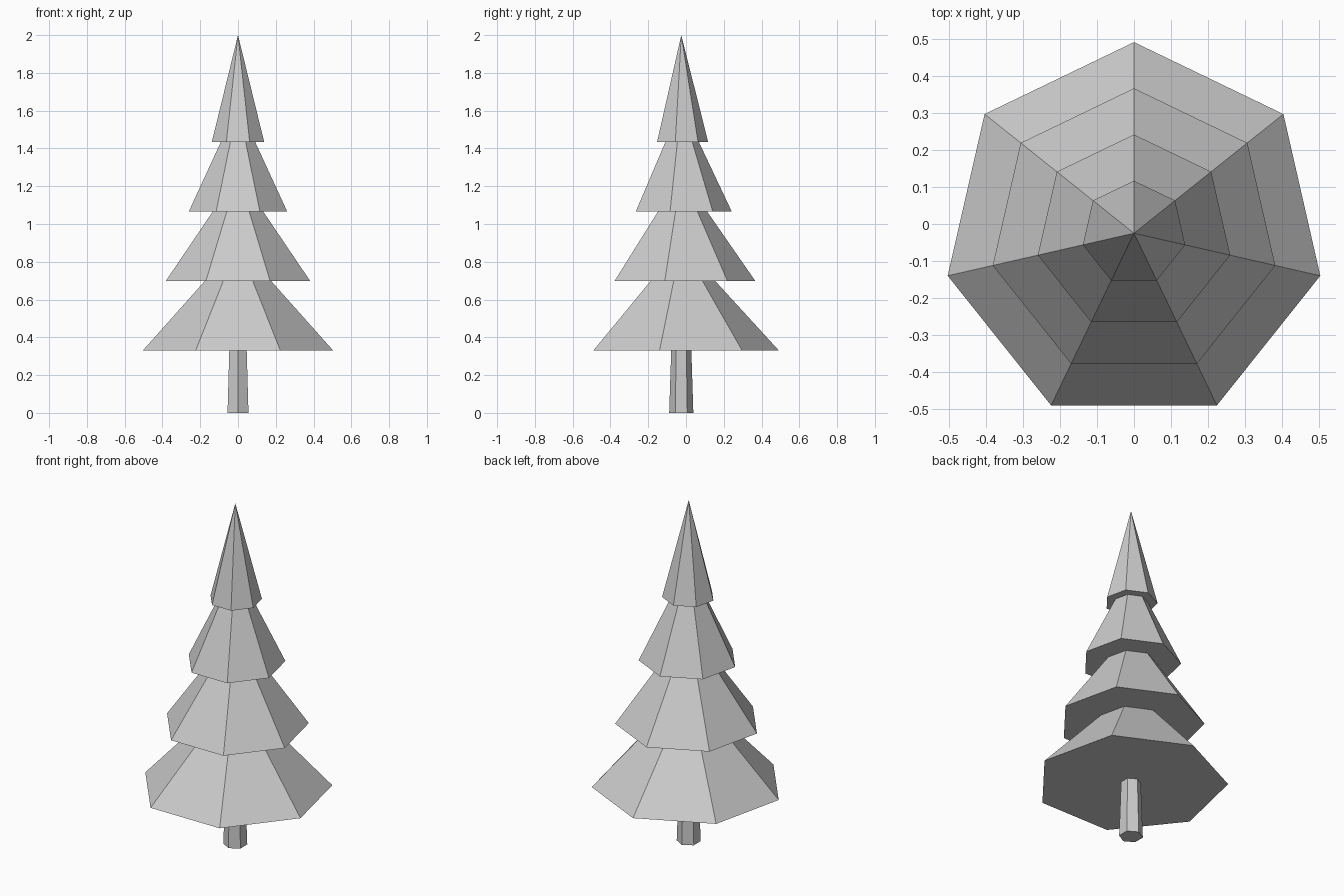
import bpy
import math

cube = bpy.data.objects.get("Cube")
if cube:
    bpy.data.objects.remove(cube, do_unlink=True)

AXIS_Y = -0.025      # trunk axis, so the seven-sided outline is centred
TIER_HEIGHT = 0.565

# Single plain colour
grey = bpy.data.materials.new("light_grey")
grey.use_nodes = True
colour = (0.6, 0.6, 0.6, 1)
grey.diffuse_color = colour
grey.node_tree.nodes["Principled BSDF"].inputs["Base Color"].default_value = colour


def add_cone(name, sides, z, height, radius, top_radius=0.0):
    """Flat-shaded closed cone with one corner pointing to the back."""
    rings = [(radius, z)] + ([(top_radius, z + height)] if top_radius else [])
    verts = []
    for r, level in rings:
        for i in range(sides):
            a = math.pi / 2 + math.tau * i / sides
            verts.append((r * math.cos(a), AXIS_Y + r * math.sin(a), level))
    faces = [tuple(reversed(range(sides)))]
    if top_radius:
        faces.append(tuple(range(sides, 2 * sides)))
    else:
        verts.append((0, AXIS_Y, z + height))
    for i in range(sides):
        j = (i + 1) % sides
        faces.append((i, j, sides + j, sides + i) if top_radius else (i, j, sides))
    mesh = bpy.data.meshes.new(name)
    mesh.from_pydata(verts, [], faces)
    mesh.materials.append(grey)
    obj = bpy.data.objects.new(name, mesh)
    bpy.context.collection.objects.link(obj)
    return obj


# Six-sided tapered trunk
add_cone("trunk", 6, 0, 0.4, 0.064, 0.051)

# Four seven-sided foliage tiers, evenly spaced and shrinking upwards
for i in range(4):
    add_cone(f"foliage_tier_{i + 1}", 7, 0.33 + i * 0.3683, TIER_HEIGHT, 0.517 - i * 0.125)
